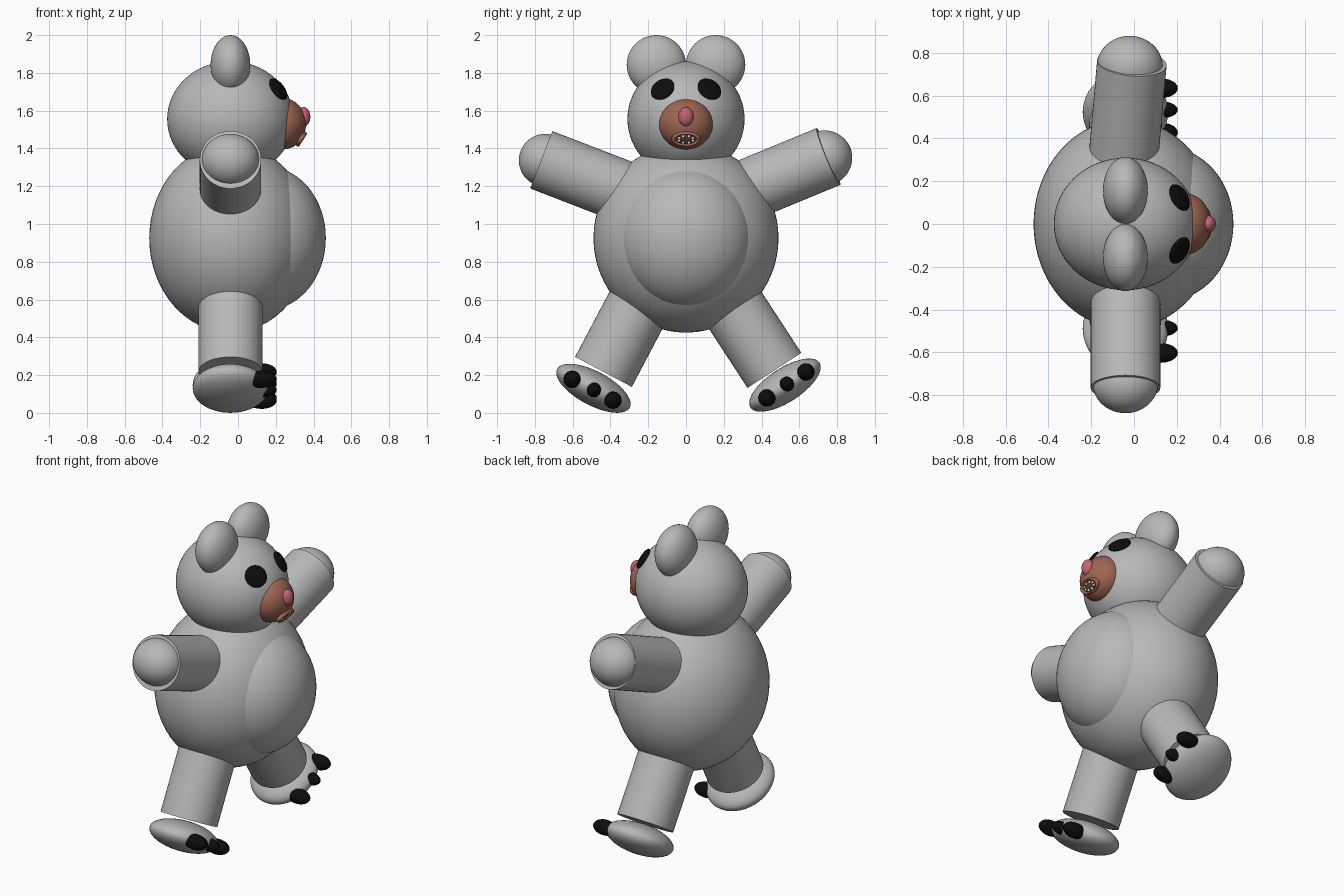
import bpy, math
from mathutils import Vector, Quaternion

if "Cube" in bpy.data.objects:
    bpy.data.objects.remove(bpy.data.objects["Cube"])


def material(name, r, g, b):
    m = bpy.data.materials.new(name)
    m.diffuse_color = (r, g, b, 1)
    m.use_nodes = True
    m.node_tree.nodes["Principled BSDF"].inputs["Base Color"].default_value = m.diffuse_color
    return m


GREY = material("grey fur", 0.48, 0.48, 0.48)
BROWN = material("brown muzzle", 0.34, 0.13, 0.085)
PINK = material("pink nose", 0.55, 0.13, 0.16)
BLACK = material("black", 0.004, 0.004, 0.004)
DARK = material("dark mouth", 0.13, 0.05, 0.04)
WHITE = material("white teeth", 0.8, 0.78, 0.75)


def finish(name, mat):
    ob = bpy.context.object
    ob.name = name
    ob.data.materials.append(mat)
    bpy.ops.object.shade_smooth_by_angle(angle=math.radians(40))
    return ob


def turn_x(degrees):
    return Quaternion((1, 0, 0), math.radians(degrees))


def ellipsoid(name, centre, radii, mat, rot=Quaternion(), segs=48):
    bpy.ops.mesh.primitive_uv_sphere_add(segments=segs, ring_count=segs // 2, radius=1,
                                         location=centre)
    ob = bpy.context.object
    ob.rotation_mode = 'QUATERNION'
    ob.rotation_quaternion = rot
    ob.scale = radii
    return finish(name, mat)


def limb(name, start, end, radius):
    a, b = Vector(start), Vector(end)
    bpy.ops.mesh.primitive_cylinder_add(vertices=48, radius=radius, depth=(b - a).length,
                                        location=(a + b) / 2)
    ob = bpy.context.object
    ob.rotation_mode = 'QUATERNION'
    ob.rotation_quaternion = (b - a).to_track_quat('Z', 'Y')
    return finish(name, GREY)


X = -0.04  # body axis; the face looks along +x

# Torso, belly bulge and head
ellipsoid("body", (X, 0, 0.925), (0.43, 0.49, 0.5), GREY, segs=64)
ellipsoid("belly", (0.15, 0, 0.925), (0.315, 0.36, 0.38), GREY, segs=64)
HEAD, HEAD_R = Vector((X, 0, 1.555)), Vector((0.335, 0.31, 0.307))
ellipsoid("head", HEAD, HEAD_R, GREY, segs=64)

# Ears and eyes
for s, side in ((-1, "left"), (1, "right")):
    ellipsoid(side + "_ear", (X, s * 0.157, 1.843), (0.105, 0.157, 0.157), GREY)
    y, z = s * 0.124, 1.714
    k = 1 - (y / HEAD_R.y) ** 2 - ((z - HEAD.z) / HEAD_R.z) ** 2
    p = Vector((X + HEAD_R.x * math.sqrt(k), y, z))
    n = Vector([(p[i] - HEAD[i]) / HEAD_R[i] ** 2 for i in range(3)])
    ellipsoid(side + "_eye", p, (0.068, 0.066, 0.018), BLACK,
              n.to_track_quat('Z', 'Y'), segs=32)

# Muzzle and nose
ellipsoid("muzzle", (0.24, 0, 1.53), (0.12, 0.143, 0.135), BROWN)
ellipsoid("nose", (0.347, 0, 1.567), (0.036, 0.04, 0.052), PINK, segs=32)

# Mouth: lip ring, dark opening and small teeth
mouth_c = Vector((0.334, 0, 1.45))
mouth_q = Vector((0.84, 0, -0.54)).to_track_quat('Z', 'Y')
bpy.ops.mesh.primitive_torus_add(major_radius=0.065, minor_radius=0.012,
                                 major_segments=40, minor_segments=12, location=mouth_c)
ring = bpy.context.object
ring.rotation_mode = 'QUATERNION'
ring.rotation_quaternion = mouth_q
ring.scale = (1, 0.57, 1)
finish("lips", BROWN)
ellipsoid("mouth_opening", mouth_c, (0.057, 0.031, 0.008), DARK, mouth_q, segs=24)
for i in range(8):
    a = math.tau * (i + 0.5) / 8
    offset = Vector((0.04 * math.cos(a), 0.021 * math.sin(a), 0.005))
    ellipsoid("tooth", mouth_c + mouth_q @ offset, (0.008, 0.008, 0.008), WHITE, segs=12)

# Arms with ball hands
limb("left_arm", (X, -0.3, 1.16), (X, -0.766, 1.34), 0.163)
limb("right_arm", (-0.05, 0.3, 1.17), (-0.01, 0.754, 1.357), 0.163)
ellipsoid("left_hand", (X, -0.745, 1.337), (0.153, 0.14, 0.14), GREY)
ellipsoid("right_hand", (-0.02, 0.735, 1.35), (0.155, 0.145, 0.145), GREY)

# Legs, flattened tilted feet, and three claws on each
limb("left_leg", (X, -0.24, 0.59), (X, -0.437, 0.217), 0.17)
limb("right_leg", (X, 0.23, 0.59), (X, 0.468, 0.225), 0.17)
feet = (
    ("left", (X, -0.49, 0.13), -28, ((-0.603, 0.178), (-0.487, 0.122), (-0.386, 0.067))),
    ("right", (X, 0.524, 0.147), 33, ((0.428, 0.079), (0.534, 0.153), (0.635, 0.217))),
)
for side, centre, tilt, claws in feet:
    ellipsoid(side + "_foot", centre, (0.2, 0.218, 0.09), GREY, turn_x(tilt))
    for i, (y, z) in enumerate(claws):
        r = 0.04 if i == 1 else 0.046
        ellipsoid(side + "_claw", (0.125, y, z), (0.08, r, r), BLACK, segs=24)
